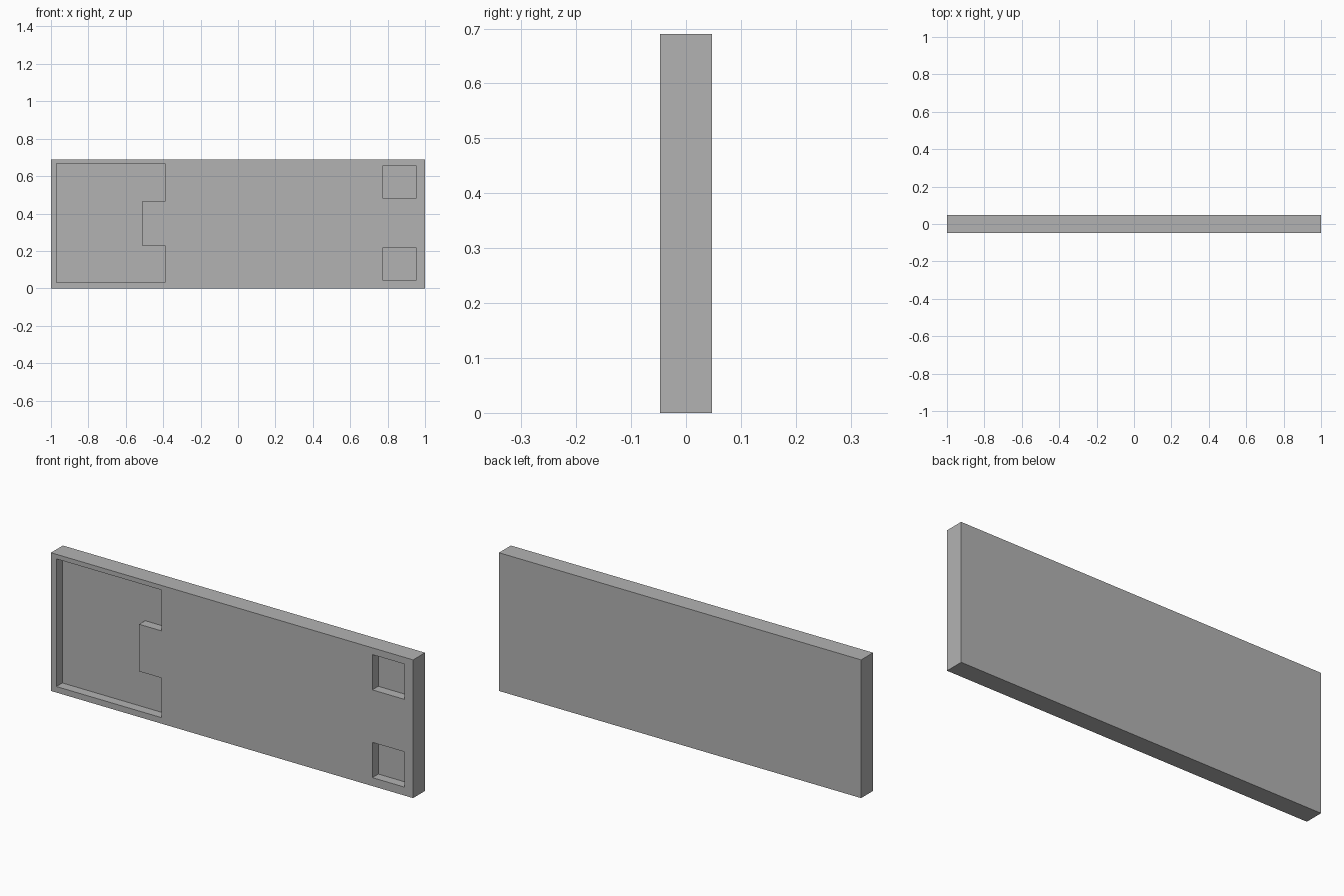
import bpy
import bmesh

if "Cube" in bpy.data.objects:
    bpy.data.objects.remove(bpy.data.objects["Cube"], do_unlink=True)

HEIGHT = 0.69
HALF = 0.047          # half of the panel thickness
FLOOR = 0.0           # y of the recess floors

# Single grey material
grey = bpy.data.materials.new("plain_grey")
grey.use_nodes = True
colour = (0.45, 0.45, 0.45, 1)
grey.diffuse_color = colour
grey.node_tree.nodes["Principled BSDF"].inputs["Base Color"].default_value = colour


def prism(name, outline, y_front, y_back):
    """Extrude an x-z outline from y_front to y_back."""
    bm = bmesh.new()
    face = bm.faces.new([bm.verts.new((x, y_front, z)) for x, z in outline])
    out = bmesh.ops.extrude_face_region(bm, geom=[face])
    moved = [v for v in out["geom"] if isinstance(v, bmesh.types.BMVert)]
    bmesh.ops.translate(bm, vec=(0, y_back - y_front, 0), verts=moved)
    bmesh.ops.recalc_face_normals(bm, faces=bm.faces)
    mesh = bpy.data.meshes.new(name)
    bm.to_mesh(mesh)
    bm.free()
    mesh.materials.append(grey)
    obj = bpy.data.objects.new(name, mesh)
    bpy.context.collection.objects.link(obj)
    return obj


def rect(x0, x1, z0, z1):
    return [(x0, z0), (x1, z0), (x1, z1), (x0, z1)]


# Main slab
panel = prism("panel", rect(-1, 1, 0, HEIGHT), -HALF, HALF)

# Large recess with a tab reaching into its inner edge, and two square pockets
large = [(-0.97, 0.03), (-0.39, 0.03), (-0.39, 0.228), (-0.513, 0.228),
         (-0.513, 0.463), (-0.39, 0.463), (-0.39, 0.667), (-0.97, 0.667)]
recesses = {
    "large_recess": large,
    "lower_pocket": rect(0.775, 0.952, 0.042, 0.218),
    "upper_pocket": rect(0.775, 0.952, 0.48, 0.656),
}

# Cut each recess into the front
bpy.context.view_layer.objects.active = panel
for name, outline in recesses.items():
    cutter = prism(name + "_cutter", outline, -2 * HALF, FLOOR)
    cutter.hide_render = True
    cut = panel.modifiers.new(name, "BOOLEAN")
    cut.operation = "DIFFERENCE"
    cut.solver = "EXACT"
    cut.object = cutter
    bpy.ops.object.modifier_apply(modifier=cut.name)
    bpy.data.objects.remove(cutter, do_unlink=True)
